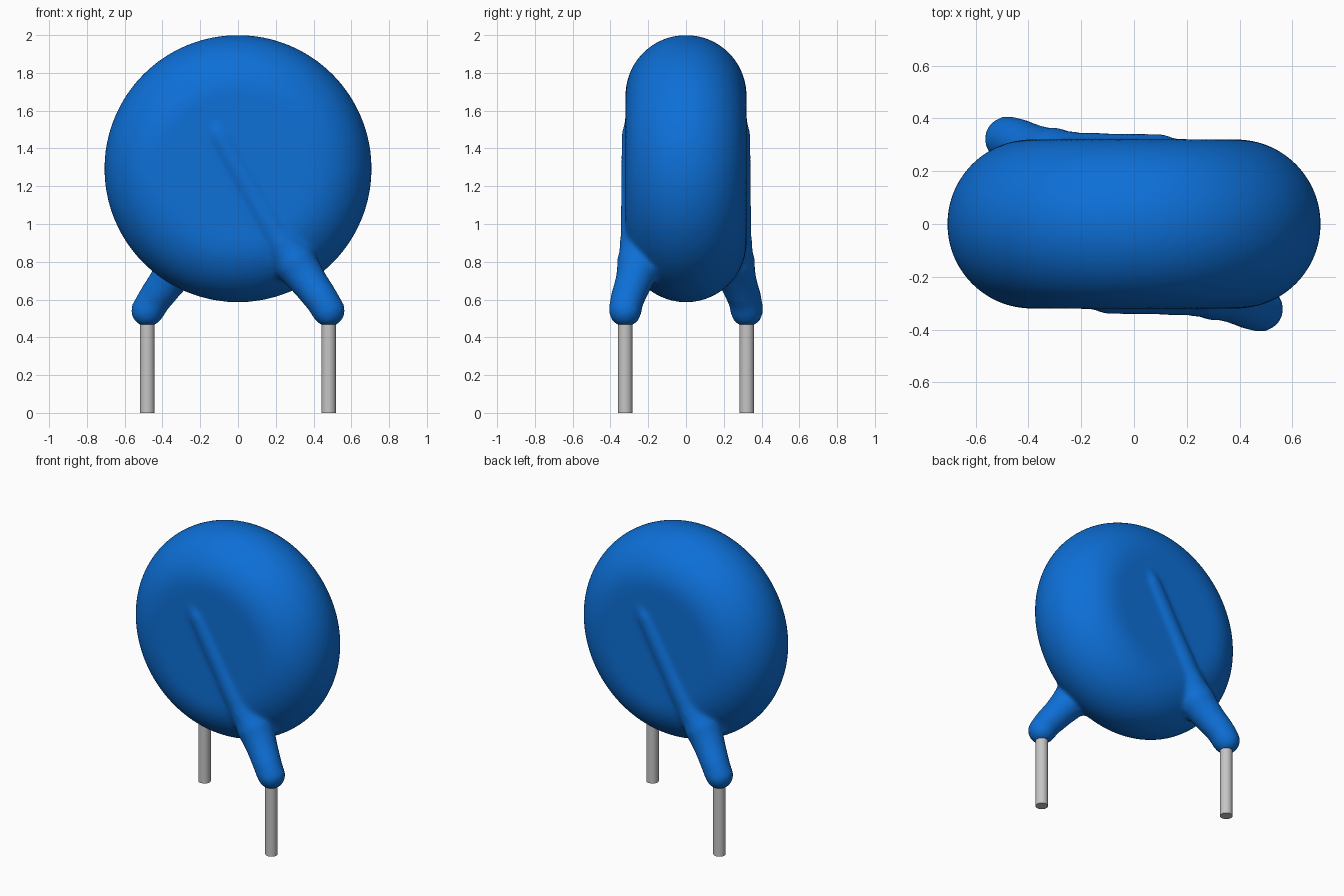
import bpy, bmesh, math
from mathutils import Matrix, Vector

if "Cube" in bpy.data.objects:
    bpy.data.objects.remove(bpy.data.objects["Cube"])


def material(name, rgb, rough):
    m = bpy.data.materials.new(name)
    m.use_nodes = True
    m.diffuse_color = (*rgb, 1)
    bsdf = m.node_tree.nodes["Principled BSDF"]
    bsdf.inputs["Base Color"].default_value = (*rgb, 1)
    bsdf.inputs["Roughness"].default_value = rough
    return m


BLUE = material("blue coating", (0.004, 0.16, 0.68), 0.4)
GREY = material("tinned metal", (0.56, 0.56, 0.56), 0.4)

DISC_Z, DISC_R, HALF = 1.293, 0.708, 0.321
LEAD_X, LEAD_Y, LEAD_R = 0.48, -0.322, 0.039
HALF_TURN = Matrix.Rotation(math.pi, 4, 'Z')


def link(name, data, mat):
    ob = bpy.data.objects.new(name, data)
    bpy.context.collection.objects.link(ob)
    data.materials.append(mat)
    return ob


# Disc: a half-round rim profile with flat faces, lathed around the y axis
def add_disc(bm):
    pts = [Vector((0, -HALF, DISC_Z))]
    for i in range(25):
        a = -math.pi / 2 + math.pi * i / 24
        pts.append(Vector((DISC_R - HALF + HALF * math.cos(a), HALF * math.sin(a), DISC_Z)))
    pts.append(Vector((0, HALF, DISC_Z)))
    verts = [bm.verts.new(p) for p in pts]
    edges = [bm.edges.new(pair) for pair in zip(verts, verts[1:])]
    bmesh.ops.spin(bm, geom=verts + edges, cent=(0, 0, DISC_Z), axis=(0, 1, 0),
                   angle=math.tau, steps=96)
    bmesh.ops.remove_doubles(bm, verts=bm.verts, dist=1e-4)
    bmesh.ops.recalc_face_normals(bm, faces=bm.faces)


# Coated wire: a tapering tube lying in the disc face and leaving it at the rim
def sleeve_mesh():
    path = [(-0.19, -0.272, 1.63, 0.030), (-0.10, -0.272, 1.47, 0.071),
            (0.08, -0.272, 1.155, 0.073), (0.20, -0.268, 0.95, 0.080),
            (0.30, -0.250, 0.80, 0.118), (0.385, -0.282, 0.68, 0.098),
            (0.45, -0.314, 0.59, 0.090), (LEAD_X, LEAD_Y, 0.535, 0.088)]
    cu = bpy.data.curves.new("sleeve_path", 'CURVE')
    cu.dimensions = '3D'
    cu.bevel_depth = 1.0
    cu.bevel_resolution = 6
    cu.resolution_u = 8
    cu.use_fill_caps = True
    sp = cu.splines.new('BEZIER')
    sp.bezier_points.add(len(path) - 1)
    for bp, (x, y, z, r) in zip(sp.bezier_points, path):
        bp.co = (x, y, z)
        bp.radius = r
        bp.handle_left_type = bp.handle_right_type = 'AUTO'
    ob = bpy.data.objects.new("sleeve_path", cu)
    bpy.context.collection.objects.link(ob)
    bpy.context.view_layer.update()
    me = bpy.data.meshes.new_from_object(
        ob.evaluated_get(bpy.context.evaluated_depsgraph_get()))
    bpy.data.objects.remove(ob)
    # Rounded tip around the lead
    bm = bmesh.new()
    bm.from_mesh(me)
    bmesh.ops.remove_doubles(bm, verts=bm.verts, dist=1e-5)
    bmesh.ops.create_uvsphere(bm, u_segments=24, v_segments=16, radius=0.088,
                              matrix=Matrix.Translation((LEAD_X, LEAD_Y, 0.542)))
    bm.to_mesh(me)
    bm.free()
    return me


# Coated body: disc and both sleeves fused, with softened joints
bm = bmesh.new()
add_disc(bm)
sleeve = sleeve_mesh()
bm.from_mesh(sleeve)
sleeve.transform(HALF_TURN)
bm.from_mesh(sleeve)
bpy.data.meshes.remove(sleeve)
body_mesh = bpy.data.meshes.new("coated_body")
bm.to_mesh(body_mesh)
bm.free()
body = link("coated_body", body_mesh, BLUE)
fuse = body.modifiers.new("fuse", 'REMESH')
fuse.mode = 'VOXEL'
fuse.voxel_size = 0.014
fuse.use_smooth_shade = True
soften = body.modifiers.new("soften", 'SMOOTH')
soften.factor = 0.5
soften.iterations = 16

# Bare wire leads
for name, turn in (("front_lead", Matrix()), ("back_lead", HALF_TURN)):
    bm = bmesh.new()
    bmesh.ops.create_cone(bm, cap_ends=True, segments=32, radius1=LEAD_R, radius2=LEAD_R,
                          depth=0.54, matrix=turn @ Matrix.Translation((LEAD_X, LEAD_Y, 0.27)))
    for f in bm.faces:
        f.smooth = len(f.verts) == 4
    for e in bm.edges:
        e.smooth = all(len(f.verts) == 4 for f in e.link_faces)
    me = bpy.data.meshes.new(name)
    bm.to_mesh(me)
    bm.free()
    link(name, me, GREY)
